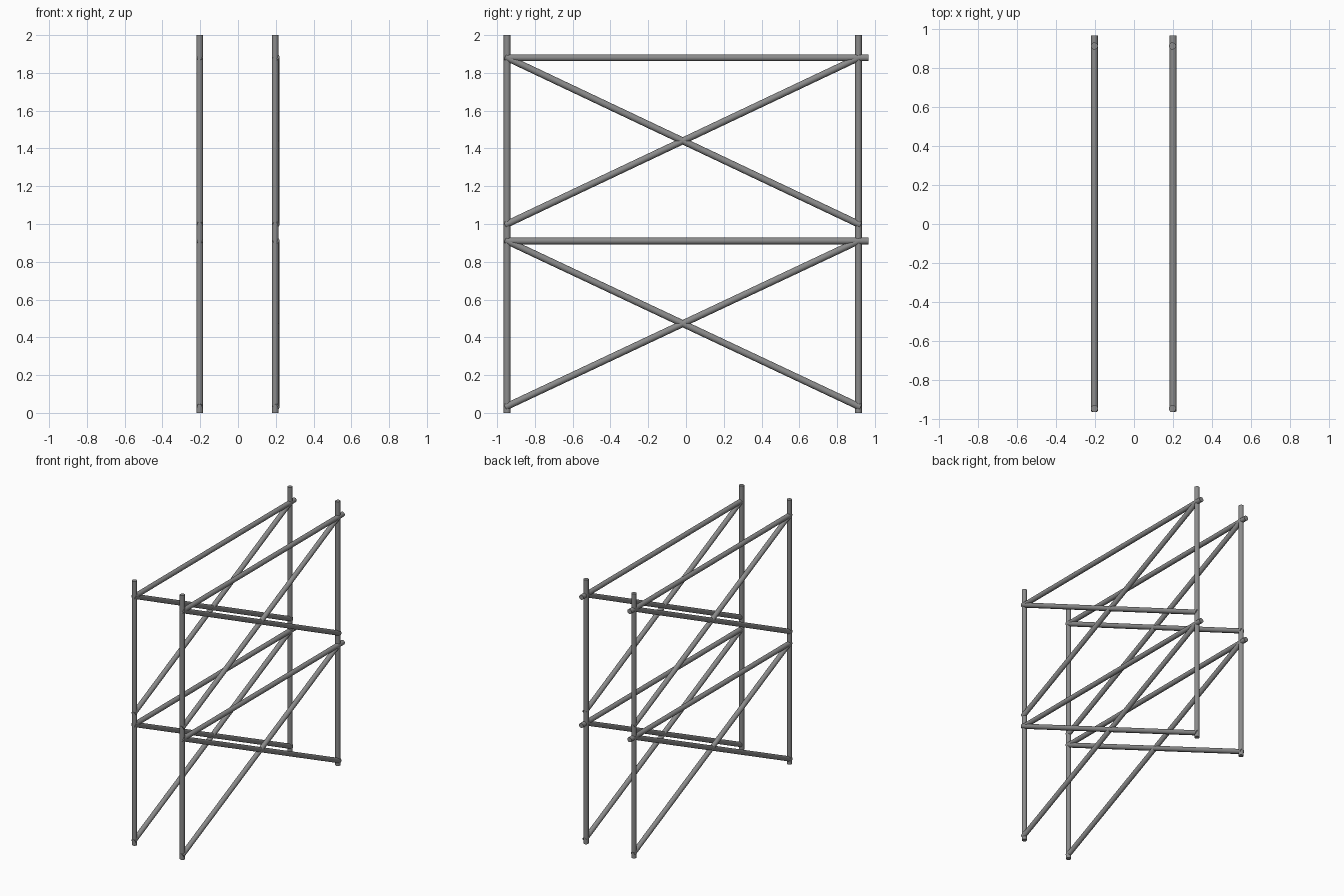
import bpy
import math
from mathutils import Vector

cube = bpy.data.objects.get("Cube")
if cube:
    bpy.data.objects.remove(cube, do_unlink=True)

# Bare steel grey
steel = bpy.data.materials.new("steel_grey")
steel.use_nodes = True
steel.diffuse_color = (0.26, 0.26, 0.26, 1)
bsdf = next(n for n in steel.node_tree.nodes if n.type == "BSDF_PRINCIPLED")
bsdf.inputs["Base Color"].default_value = steel.diffuse_color
bsdf.inputs["Roughness"].default_value = 0.6

RADIUS = 0.018
FRONT_Y, BACK_Y, TAIL_Y = -0.947, 0.913, 0.966
HEIGHT = 2.0


def tube(name, start, end, extend=0.0):
    """Round tube between two points, optionally lengthened at both ends."""
    start, end = Vector(start), Vector(end)
    axis = end - start
    bpy.ops.mesh.primitive_cylinder_add(
        vertices=20, radius=RADIUS, depth=axis.length + 2 * extend,
        location=(start + end) / 2,
        rotation=axis.to_track_quat("Z", "Y").to_euler())
    obj = bpy.context.object
    obj.name = name
    obj.data.materials.append(steel)
    bpy.ops.object.shade_smooth_by_angle(angle=math.radians(35))
    return obj


# Two side frames: post x and rail x
for side, post_x, rail_x in (("right", -0.203, -0.203), ("left", 0.197, 0.201)):
    # Upright posts
    for end, y in (("front", FRONT_Y), ("back", BACK_Y)):
        tube(f"{side}_{end}_post", (post_x, y, 0), (post_x, y, HEIGHT))

    # Each tier has a top rail and a pair of crossed braces
    for tier, low, high in (("lower", 0.035, 0.91), ("upper", 1.0, 1.88)):
        tube(f"{side}_{tier}_rail", (rail_x, FRONT_Y, high), (rail_x, TAIL_Y, high))
        tube(f"{side}_{tier}_rising_brace",
             (rail_x, FRONT_Y, low), (rail_x, BACK_Y, high), 0.012)
        tube(f"{side}_{tier}_falling_brace",
             (rail_x, FRONT_Y, high), (rail_x, BACK_Y, low), 0.012)
